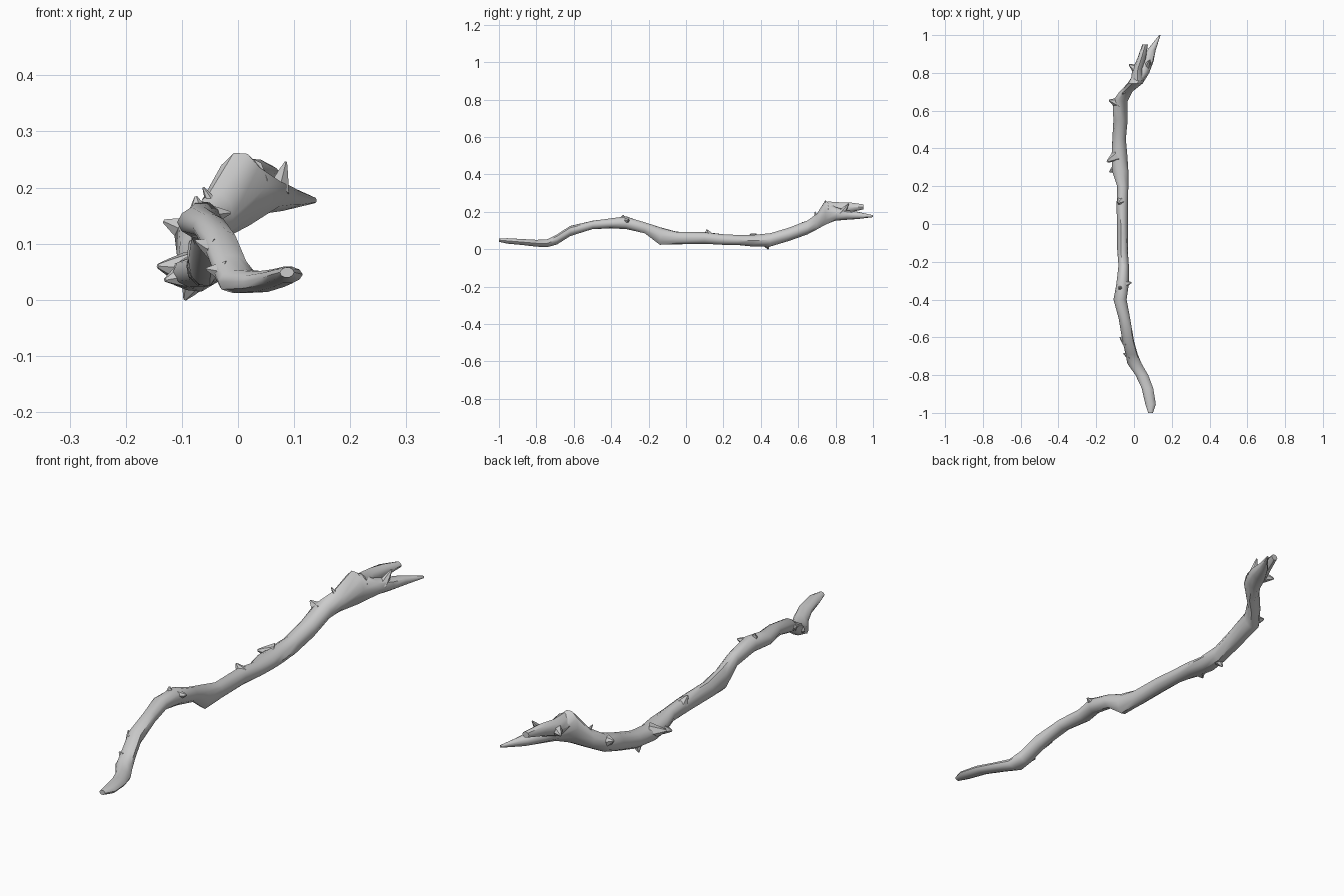
import bpy, bmesh, math, random
from mathutils import Vector

random.seed(4)


def finish(bm, name, angle):
    bmesh.ops.recalc_face_normals(bm, faces=bm.faces)
    mesh = bpy.data.meshes.new(name)
    bm.to_mesh(mesh)
    bm.free()
    ob = bpy.data.objects.new(name, mesh)
    bpy.context.collection.objects.link(ob)
    bpy.ops.object.select_all(action='DESELECT')
    ob.select_set(True)
    bpy.context.view_layer.objects.active = ob
    bpy.ops.object.shade_smooth_by_angle(angle=math.radians(angle))
    return ob


def limb(name, rings, sides=10, rough=0.06):
    """Loft irregular rings given as (y, x min, x max, z min, z max)."""
    bm = bmesh.new()
    loops = []
    for y, x0, x1, z0, z1 in rings:
        loop = []
        for i in range(sides):
            a = 2 * math.pi * i / sides
            k = 1.02 + random.uniform(-rough, rough)
            loop.append(bm.verts.new(((x0 + x1) / 2 + (x1 - x0) / 2 * k * math.cos(a), y,
                                      (z0 + z1) / 2 + (z1 - z0) / 2 * k * math.sin(a))))
        loops.append(loop)
    for a, b in zip(loops, loops[1:]):
        for i in range(sides):
            j = (i + 1) % sides
            bm.faces.new((a[i], a[j], b[j], b[i]))
    bm.faces.new(loops[0])
    bm.faces.new(loops[-1])
    return finish(bm, name, 45)


def twig(name, base, tip, r):
    """Small broken stub from base to tip."""
    bm = bmesh.new()
    base, tip = Vector(base), Vector(tip)
    q = (tip - base).to_track_quat('Z', 'Y')
    rows = []
    for t, s in ((0, 1), (0.6, 0.5), (1, 0.12)):
        rows.append([bm.verts.new(base.lerp(tip, t) + q @ Vector(
            (r * s * math.cos(i * math.pi / 3), r * s * math.sin(i * math.pi / 3), 0)))
            for i in range(6)])
    for a, b in zip(rows, rows[1:]):
        for i in range(6):
            bm.faces.new((a[i], a[(i + 1) % 6], b[(i + 1) % 6], b[i]))
    bm.faces.new(rows[0])
    bm.faces.new(rows[-1])
    finish(bm, name, 50)


# Main crooked branch
limb("branch", [
    (-1.00, .075, .100, .040, .058),
    (-.955, .062, .115, .030, .060),
    (-.87, .040, .102, .022, .054),
    (-.80, .008, .075, .014, .050),
    (-.74, -.035, .040, .010, .054),
    (-.69, -.045, .020, .025, .080),
    (-.62, -.062, .000, .070, .125),
    (-.50, -.080, -.020, .108, .153),
    (-.40, -.106, -.038, .112, .165),
    (-.32, -.095, -.028, .108, .175),
    (-.22, -.083, -.027, .085, .143),
    (-.14, -.088, -.032, .025, .117),
    (-.05, -.088, -.032, .025, .095),
    (.10, -.093, -.032, .030, .092),
    (.20, -.090, -.032, .024, .080),
    (.28, -.115, -.030, .022, .076),
    (.36, -.120, -.038, .015, .076),
    (.45, -.112, -.042, .015, .086),
    (.55, -.108, -.036, .044, .115),
    (.65, -.115, -.036, .080, .155),
    (.70, -.075, -.008, .105, .190),
    (.745, -.035, .045, .132, .264),
    (.80, .000, .080, .153, .225),
    (.86, .030, .104, .158, .210),
    (.92, .068, .115, .162, .200),
    (1.0, .133, .140, .172, .182),
])

# Upper prong of the split end
limb("upper_prong", [
    (.76, -.015, .050, .170, .255),
    (.82, -.005, .045, .180, .248),
    (.88, .018, .062, .198, .250),
    (.95, .045, .075, .215, .238),
], sides=8, rough=0.12)

# Thin broken stubs
stubs = [
    ((-.09, .36, .055), (-.143, .33, .060), .034),
    ((-.09, .30, .045), (-.130, .275, .035), .028),
    ((-.08, .64, .12), (-.132, .655, .14), .032),
    ((-.06, -.32, .15), (-.014, -.31, .155), .025),
    ((-.07, -.34, .15), (-.075, -.335, .184), .022),
    ((-.04, -.63, .09), (-.075, -.60, .105), .022),
    ((-.02, -.70, .05), (-.056, -.685, .055), .022),
    ((.01, .82, .21), (-.026, .845, .205), .025),
    ((.07, .83, .19), (.085, .87, .245), .022),
    ((-.08, .43, .03), (-.095, .44, .000), .022),
    ((-.07, .12, .075), (-.085, .11, .105), .024),
    ((-.04, .70, .16), (-.062, .69, .200), .015),
]
for n, (b, t, r) in enumerate(stubs):
    twig(f"stub_{n + 1}", b, t, r)
